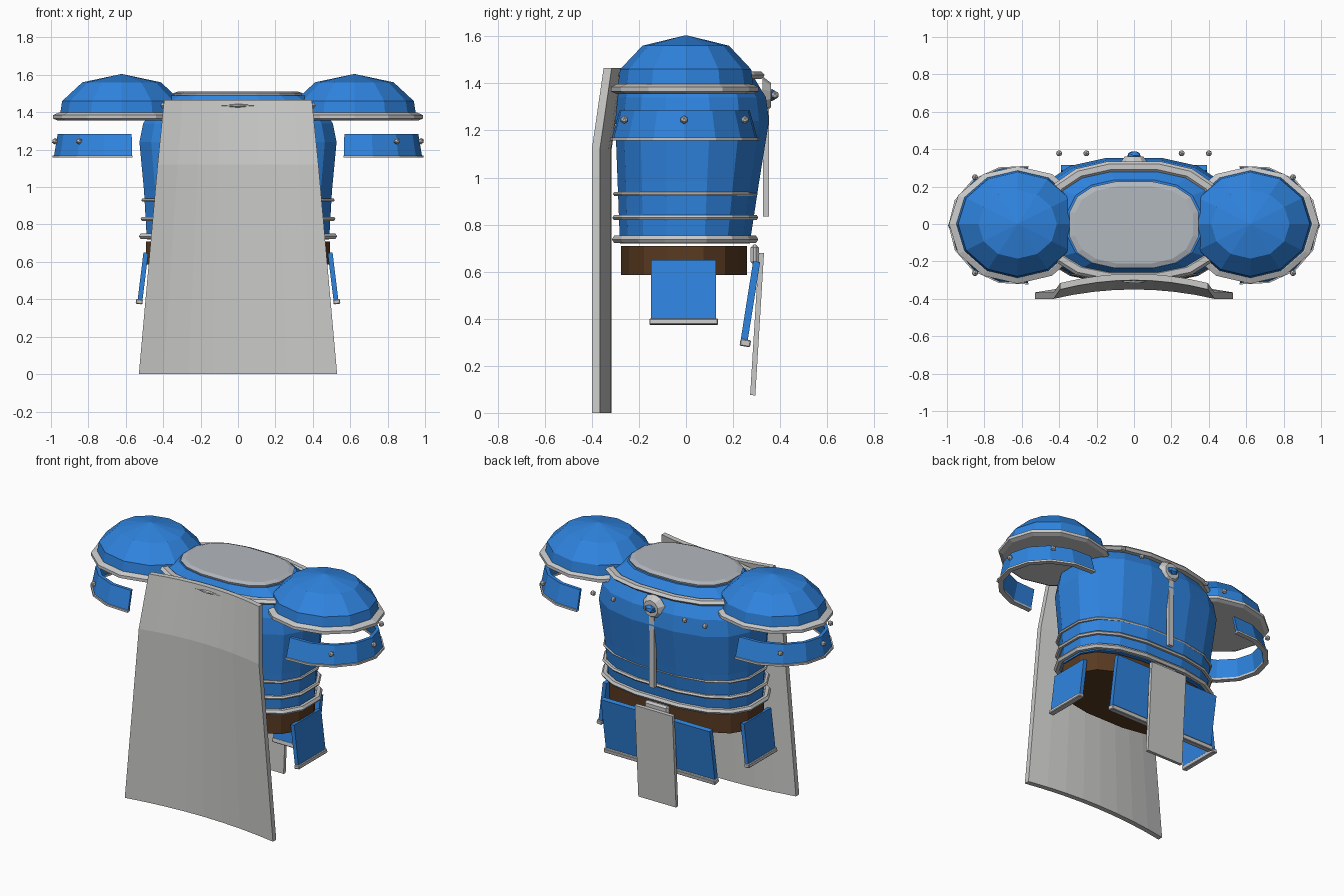
import bpy, bmesh
from math import sin, cos, pi, radians
from mathutils import Matrix, Vector

cube = bpy.data.objects.get("Cube")
if cube:
    bpy.data.objects.remove(cube, do_unlink=True)


def material(name, rgb):
    m = bpy.data.materials.new(name)
    m.use_nodes = True
    m.diffuse_color = (*rgb, 1)
    m.node_tree.nodes["Principled BSDF"].inputs["Base Color"].default_value = (*rgb, 1)
    return m


BLUE = material("blue enamel", (0.028, 0.23, 0.74))
SILVER = material("silver trim", (0.58, 0.58, 0.58))
STEEL = material("neck steel", (0.45, 0.48, 0.52))
CLOTH = material("grey cloth", (0.59, 0.59, 0.58))
BROWN = material("brown leather", (0.1, 0.043, 0.015))


def finish(name, bm, mat):
    bmesh.ops.recalc_face_normals(bm, faces=bm.faces)
    mesh = bpy.data.meshes.new(name)
    bm.to_mesh(mesh)
    bm.free()
    mesh.materials.append(mat)
    ob = bpy.data.objects.new(name, mesh)
    bpy.context.collection.objects.link(ob)
    return ob


def section(z, rx, front, back, cx=0, n=16, power=2.6, turn=0.5):
    """Rounded outline; front is its +y reach and back its -y reach."""
    pts = []
    for i in range(n):
        a = 2 * pi * (i + turn) / n
        c, s = cos(a), sin(a)
        x = rx * abs(c) ** (2 / power) * (1 if c > 0 else -1)
        y = (front if s > 0 else back) * abs(s) ** (2 / power) * (1 if s > 0 else -1)
        pts.append((cx + x, y, z))
    return pts


def loft(name, rows, mat, round_rows=True, ring=False, caps=True):
    """Skin a list of point rows; ring joins the last row to the first."""
    bm = bmesh.new()
    vs = [[bm.verts.new(p) for p in row] for row in rows]
    n = len(rows[0])
    pairs = list(zip(vs, vs[1:])) + ([(vs[-1], vs[0])] if ring else [])
    for a, b in pairs:
        for i in range(n if round_rows else n - 1):
            j = (i + 1) % n
            bm.faces.new((a[i], a[j], b[j], b[i]))
    if caps and round_rows:
        bm.faces.new(vs[0])
        bm.faces.new(vs[-1])
    elif caps:
        bm.faces.new([r[0] for r in vs])
        bm.faces.new([r[-1] for r in vs])
    return finish(name, bm, mat)


def band(name, z, rx, front, back, w, h, mat=SILVER):
    """Closed hoop with a six-sided profile w wide and h high."""
    prof = [(w * cos(k * pi / 3), h * sin(k * pi / 3)) for k in range(6)]
    rows = [section(z + v, rx + u, front + u, back + u) for u, v in prof]
    return loft(name, rows, mat, ring=True, caps=False)


def box(name, size, loc, mat, rot=(0, 0, 0), bevel=0):
    bm = bmesh.new()
    bmesh.ops.create_cube(bm, size=1)
    bmesh.ops.scale(bm, vec=size, verts=bm.verts)
    if bevel:
        bmesh.ops.bevel(bm, geom=bm.edges[:], offset=bevel, segments=1, affect='EDGES')
    ob = finish(name, bm, mat)
    ob.location, ob.rotation_euler = loc, rot
    return ob


def stud(name, loc, r, mat, scale=(1, 1, 1)):
    bm = bmesh.new()
    bmesh.ops.create_icosphere(bm, subdivisions=1, radius=r)
    bmesh.ops.scale(bm, vec=scale, verts=bm.verts)
    ob = finish(name, bm, mat)
    ob.location = loc
    return ob


# Torso shell, collar and neck plate
torso = [(0.72, 0.495, 0.275, 0.285), (0.98, 0.51, 0.315, 0.295),
         (1.24, 0.535, 0.358, 0.305), (1.34, 0.515, 0.345, 0.295),
         (1.43, 0.45, 0.29, 0.275), (1.49, 0.36, 0.24, 0.24)]
loft("torso", [section(*t) for t in torso], BLUE)
loft("neck_plate", [section(1.485, 0.345, 0.225, 0.235), section(1.502, 0.35, 0.23, 0.24),
                    section(1.512, 0.32, 0.205, 0.215)], STEEL)
band("collar_trim", 1.435, 0.46, 0.31, 0.282, 0.03, 0.018)
band("waist_ring_upper", 0.93, 0.515, 0.3, 0.305, 0.01, 0.009)
band("waist_ring_middle", 0.83, 0.515, 0.298, 0.304, 0.014, 0.012)
band("waist_ring_lower", 0.737, 0.518, 0.292, 0.3, 0.02, 0.018)
loft("belt", [section(0.585, 0.5, 0.262, 0.28), section(0.71, 0.5, 0.262, 0.28)], BROWN)

# Chest medallion with a hanging strip
bm = bmesh.new()
bmesh.ops.create_cone(bm, cap_ends=True, segments=10, radius1=0.08, radius2=0.052, depth=0.036)
bmesh.ops.rotate(bm, matrix=Matrix.Rotation(-pi / 2, 3, 'X'), verts=bm.verts)
finish("medallion", bm, SILVER).location = (0, 0.343, 1.35)
stud("medallion_gem", (0, 0.365, 1.35), 0.04, BLUE, (1, 0.7, 0.65))
box("chest_strip", (0.034, 0.024, 0.46), (0, 0.34, 1.065), SILVER)

# Cape, bowed toward the body in the middle
rows = []
for z, hw, y in ((0, 0.53, -0.4), (1.12, 0.43, -0.4), (1.465, 0.395, -0.35)):
    xs = [k / 4 for k in range(-4, 5)]
    bow = [(hw * t, y + 0.05 * (1 - t * t)) for t in xs]
    rows.append([(x, v, z) for x, v in bow] + [(x, v + 0.034, z) for x, v in reversed(bow)])
loft("cape", rows, CLOTH)
stud("cape_clasp", (0, -0.306, 1.435), 0.07, SILVER, (1, 0.18, 0.14))

for side, label in ((1, "left"), (-1, "right")):
    cx = 0.622 * side

    # Shoulder dome on a rimmed disc
    dome = [(1.385, 0.33), (1.46, 0.318), (1.56, 0.21), (1.604, 0.004)]
    loft(label + "_shoulder_dome",
         [section(z, r, r * 0.87, r * 0.88, cx, 12, 2, 0) for z, r in dome], BLUE)
    rim = [(1.355, 0.34), (1.366, 0.367), (1.385, 0.367), (1.398, 0.335)]
    loft(label + "_shoulder_rim",
         [section(z, r, r * 0.84, r * 0.87, cx, 12, 2, 0) for z, r in rim], SILVER)

    # Open arm guard with lower trim and studs
    def arc(z, rx, ry):
        angles = [radians(-99 + 198 * k / 8) for k in range(9)]
        return [(side * (0.622 + rx * cos(a)), ry * sin(a) - 0.006, z) for a in angles]
    loft(label + "_arm_guard",
         [arc(1.165, 0.362, 0.314), arc(1.285, 0.342, 0.28),
          arc(1.285, 0.32, 0.258), arc(1.165, 0.34, 0.292)], BLUE, round_rows=False, ring=True)
    loft(label + "_arm_guard_trim",
         [arc(1.157, 0.37, 0.321), arc(1.17, 0.37, 0.321),
          arc(1.17, 0.336, 0.288), arc(1.157, 0.336, 0.288)], SILVER, round_rows=False, ring=True)
    for x, y in ((0.85, -0.262), (0.978, -0.008), (0.85, 0.25)):
        stud(label + "_arm_stud", (side * x, y, 1.245), 0.018, SILVER)

    # Chest studs
    for x in (0.255, 0.4):
        stud(label + "_chest_stud", (side * x, 0.378, 1.35), 0.018, SILVER)

    # Hip plate and thigh plate, each with a lower trim
    tilt = radians(-7) * side
    box(label + "_hip_plate", (0.026, 0.276, 0.27), (0.509 * side, -0.01, 0.515), BLUE, (0, tilt, 0))
    box(label + "_hip_trim", (0.036, 0.292, 0.025), (0.528 * side, -0.01, 0.387), SILVER,
        (0, tilt, 0), 0.004)
    lean = radians(-9)
    box(label + "_thigh_plate", (0.3, 0.03, 0.36), (0.24 * side, 0.272, 0.465), BLUE, (lean, 0, 0))
    box(label + "_thigh_trim", (0.316, 0.045, 0.03), (0.24 * side, 0.252, 0.297), SILVER,
        (lean, 0, 0), 0.004)

# Hanging tabard and its loop
box("tabard", (0.27, 0.022, 0.605), (0, 0.302, 0.377), CLOTH, (radians(-3.5), 0, 0))
box("tabard_loop", (0.17, 0.035, 0.085), (0, 0.292, 0.672), SILVER, (0, 0, 0), 0.012)
